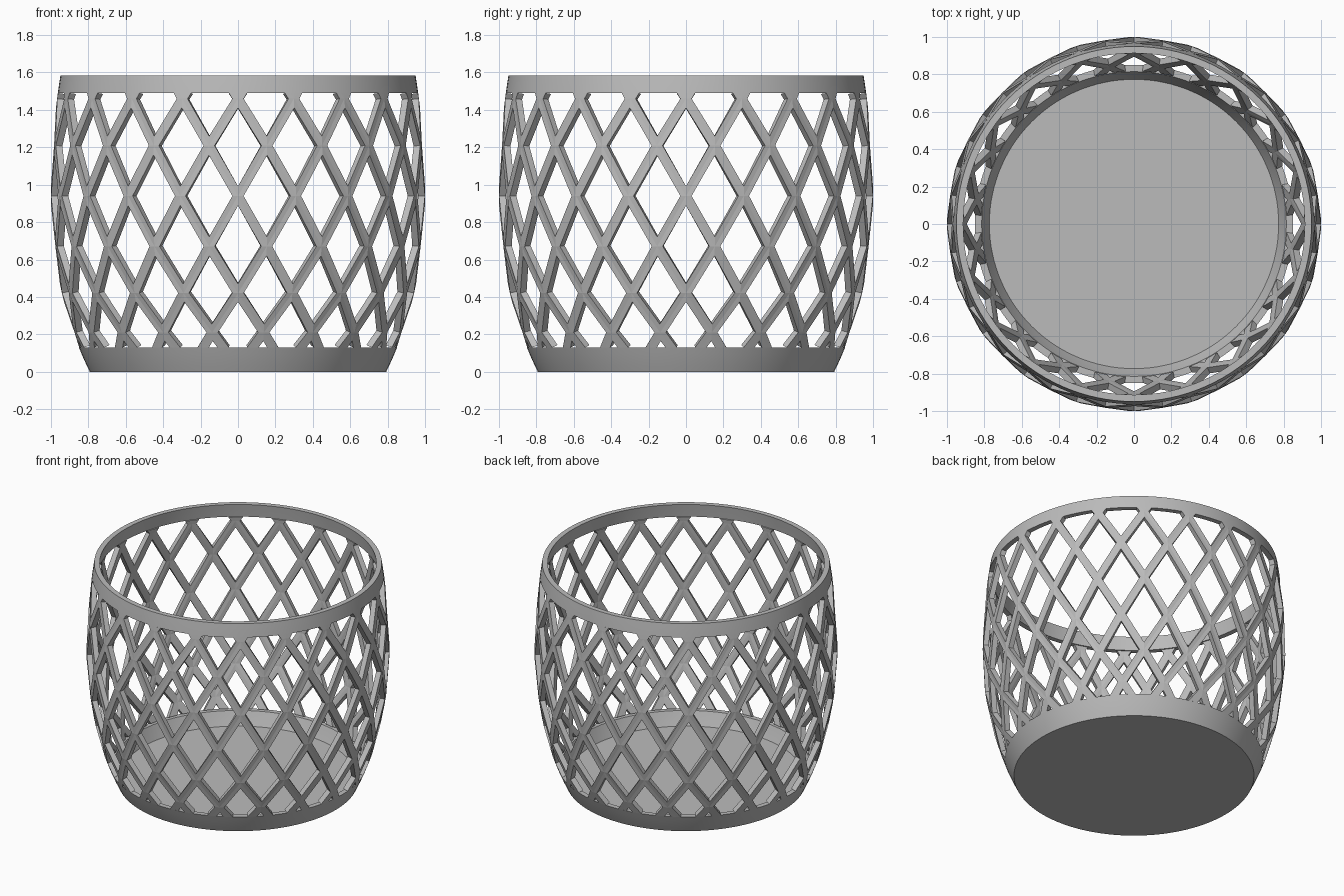
import bpy, bmesh, math
from mathutils import Vector

if "Cube" in bpy.data.objects:
    bpy.data.objects.remove(bpy.data.objects["Cube"], do_unlink=True)

HEIGHT, BAND_LOW, BAND_HIGH = 1.585, 0.13, 1.49
WALL, FLOOR, STRAND = 0.036, 0.035, 0.026
COLUMNS, SEGMENTS = 20, 120

grey = bpy.data.materials.new("plain grey")
grey.use_nodes = True
grey.diffuse_color = (0.5, 0.5, 0.5, 1)
grey.node_tree.nodes["Principled BSDF"].inputs["Base Color"].default_value = (0.5, 0.5, 0.5, 1)


def radius(z):
    """Outer barrel radius at a height."""
    d = z - 0.95
    return 1 - 0.126 * d * d if d > 0 else 1 - 0.2 * d * d - 0.033 * d ** 4


def polar(r, angle, z):
    return Vector((r * math.cos(angle), r * math.sin(angle), z))


def finish(name, bm):
    mesh = bpy.data.meshes.new(name)
    bm.to_mesh(mesh)
    bm.free()
    mesh.materials.append(grey)
    obj = bpy.data.objects.new(name, mesh)
    bpy.context.collection.objects.link(obj)
    bpy.ops.object.select_all(action="DESELECT")
    obj.select_set(True)
    bpy.context.view_layer.objects.active = obj
    return obj


def lathe(name, profile, closed):
    """Spin a profile of (radius, height) points about the z axis."""
    bm = bmesh.new()
    verts = [bm.verts.new((r, 0, z)) for r, z in profile]
    pairs = list(zip(verts, verts[1:])) + ([(verts[-1], verts[0])] if closed else [])
    edges = [bm.edges.new(p) for p in pairs]
    bmesh.ops.spin(bm, geom=verts + edges, cent=(0, 0, 0), axis=(0, 0, 1),
                   angle=math.tau, steps=SEGMENTS, use_duplicate=False)
    bmesh.ops.remove_doubles(bm, verts=bm.verts, dist=0.0005)
    bmesh.ops.recalc_face_normals(bm, faces=bm.faces)
    finish(name, bm)
    bpy.ops.object.shade_smooth_by_angle(angle=math.radians(30))


def span(low, high, steps):
    return [low + (high - low) * i / steps for i in range(steps + 1)]


# Solid base: floor disc with a short flared wall
outer = [(radius(z), z) for z in span(0, BAND_LOW, 4)]
inner = [(radius(z) - WALL, z) for z in span(BAND_LOW, FLOOR, 4)]
lathe("base", [(0, 0)] + outer + inner + [(0, FLOOR)], False)

# Rim band
outer = [(radius(z), z) for z in span(BAND_HIGH, HEIGHT, 3)]
inner = [(radius(z) - WALL, z) for z in span(HEIGHT, BAND_HIGH, 3)]
lathe("rim", outer + inner, True)

# Lattice: diamond cells between rows of crossings, each opened by an inset
rows = [-0.15, 0.02, 0.21, 0.42, 0.67, 0.94, 1.21, 1.46, 1.70, 1.92]
half = math.pi / COLUMNS
bm = bmesh.new()
nodes = {}
for i, z in enumerate(rows):
    for j in range(2 * COLUMNS):
        if (i + j) % 2:
            nodes[i, j] = bm.verts.new(polar(radius(z), j * half, z))
cells = []
for i in range(1, len(rows) - 1):
    for j in range(2 * COLUMNS):
        if (i + j) % 2 == 0:
            left, right = (j - 1) % (2 * COLUMNS), (j + 1) % (2 * COLUMNS)
            cells.append(bm.faces.new((nodes[i - 1, j], nodes[i, right],
                                       nodes[i + 1, j], nodes[i, left])))
bm.normal_update()
bmesh.ops.inset_individual(bm, faces=cells, thickness=STRAND, use_even_offset=True)
bmesh.ops.delete(bm, geom=cells, context="FACES")

# Trim the lattice to the bands and fit it to the barrel
for z, up in ((BAND_LOW, -1), (BAND_HIGH, 1)):
    bmesh.ops.bisect_plane(bm, geom=bm.verts[:] + bm.edges[:] + bm.faces[:],
                           plane_co=(0, 0, z), plane_no=(0, 0, up), clear_outer=True)
for v in bm.verts:
    v.co = polar(radius(v.co.z), math.atan2(v.co.y, v.co.x), v.co.z)
lattice = finish("lattice", bm)
shell = lattice.modifiers.new("wall thickness", "SOLIDIFY")
shell.thickness = WALL
shell.offset = -1
